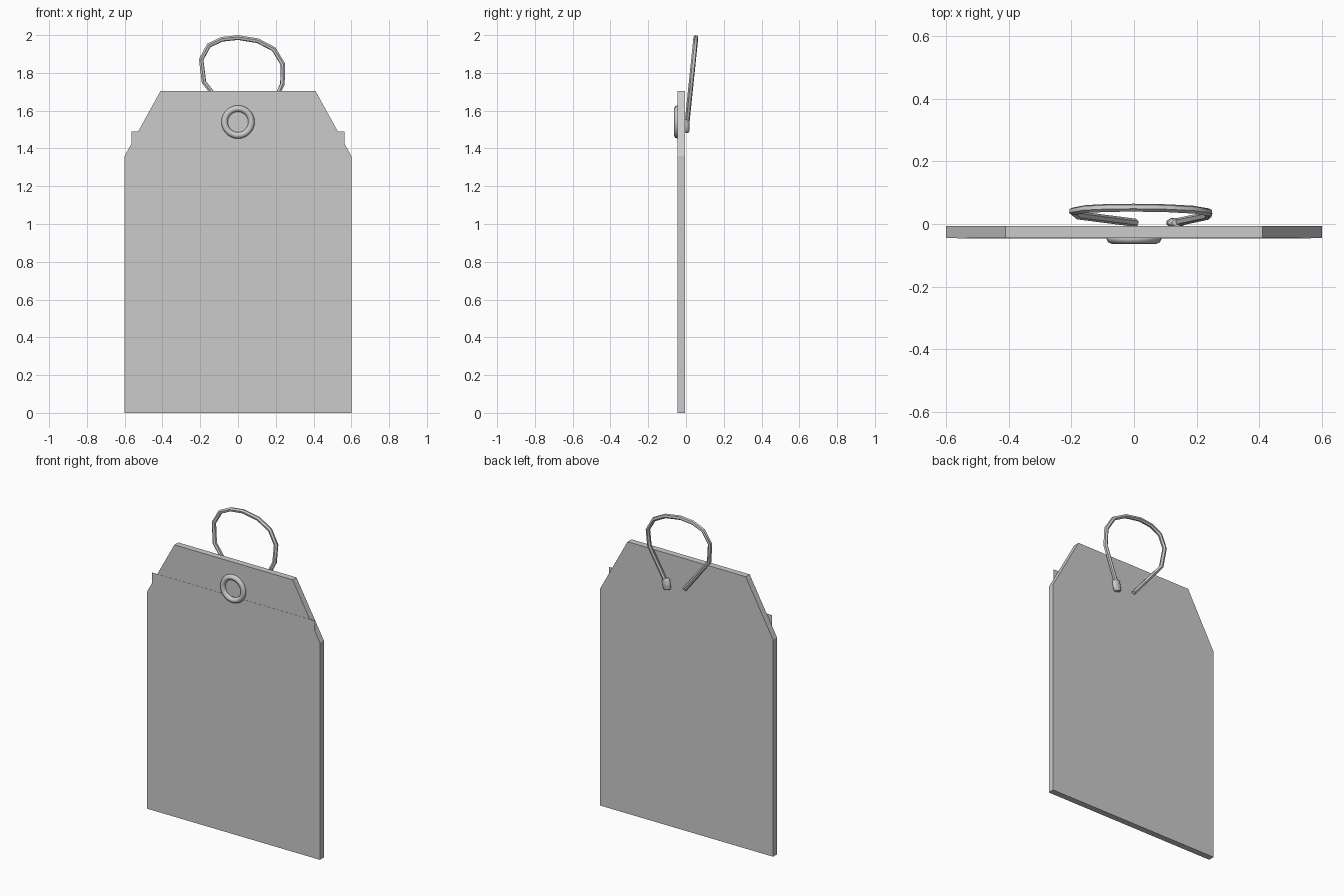
import bpy, bmesh
from math import radians, pi
from mathutils import Vector

if "Cube" in bpy.data.objects:
    bpy.data.objects.remove(bpy.data.objects["Cube"], do_unlink=True)


def make_material(name, value):
    mat = bpy.data.materials.new(name)
    mat.use_nodes = True
    color = (value, value, value, 1)
    mat.diffuse_color = color
    mat.node_tree.nodes["Principled BSDF"].inputs["Base Color"].default_value = color
    return mat


grey = make_material("plain grey", 0.6)


def slab(name, outline, y_front, y_back):
    """Extrude an x-z outline along y."""
    bm = bmesh.new()
    face = bm.faces.new([bm.verts.new((x, y_front, z)) for x, z in outline])
    result = bmesh.ops.extrude_face_region(bm, geom=[face])
    verts = [v for v in result["geom"] if isinstance(v, bmesh.types.BMVert)]
    bmesh.ops.translate(bm, verts=verts, vec=(0, y_back - y_front, 0))
    bmesh.ops.recalc_face_normals(bm, faces=bm.faces)
    mesh = bpy.data.meshes.new(name)
    bm.to_mesh(mesh)
    bm.free()
    obj = bpy.data.objects.new(name, mesh)
    bpy.context.collection.objects.link(obj)
    mesh.materials.append(grey)
    return obj


def finish(name, angle):
    obj = bpy.context.object
    obj.name = name
    obj.data.materials.clear()
    obj.data.materials.append(grey)
    bpy.ops.object.shade_smooth_by_angle(angle=radians(angle))
    return obj


# Tag board with chamfered shoulders
right = [(0.6, 0), (0.6, 1.36), (0.41, 1.705)]
slab("tag_board", right + [(-x, z) for x, z in reversed(right)], -0.045, -0.006)

# Thin label sheet on the front, its corners overhanging the shoulders
slab("label_sheet", [(-0.565, 0.04), (0.565, 0.04), (0.565, 1.49), (-0.565, 1.49)],
     -0.046, -0.0445)

# Eyelet ring
bpy.ops.mesh.primitive_torus_add(major_radius=0.071, minor_radius=0.017,
                                 major_segments=28, minor_segments=8,
                                 location=(0, -0.046, 1.54), rotation=(pi / 2, 0, 0))
finish("eyelet_ring", 50)

# Cord loop, leaning backwards as it rises
path = [(0.005, 1.52), (-0.18, 1.75), (-0.195, 1.87), (-0.155, 1.945),
        (-0.085, 1.978), (0, 1.987), (0.105, 1.97), (0.19, 1.925),
        (0.238, 1.845), (0.235, 1.74), (0.135, 1.53)]
points = [Vector((x, 0.004 + (z - 1.52) * 0.103, z)) for x, z in path]
curve = bpy.data.curves.new("cord_loop", "CURVE")
curve.dimensions = "3D"
curve.bevel_depth = 0.013
curve.bevel_resolution = 1
curve.use_fill_caps = True
spline = curve.splines.new("POLY")
spline.points.add(len(points) - 1)
for target, p in zip(spline.points, points):
    target.co = (*p, 1)
cord = bpy.data.objects.new("cord_loop", curve)
bpy.context.collection.objects.link(cord)
bpy.ops.object.select_all(action="DESELECT")
cord.select_set(True)
bpy.context.view_layer.objects.active = cord
bpy.ops.object.convert(target="MESH")
finish("cord_loop", 40)

# Bead knotting the end of the cord
bpy.ops.mesh.primitive_cylinder_add(vertices=8, radius=0.028, depth=0.07,
                                    location=(0.133, 0.004, 1.52),
                                    rotation=(0, radians(10), 0))
bead = finish("cord_bead", 30)
bead.scale.y = 0.6
bevel = bead.modifiers.new("rounded_ends", "BEVEL")
bevel.width = 0.008
bevel.segments = 1
